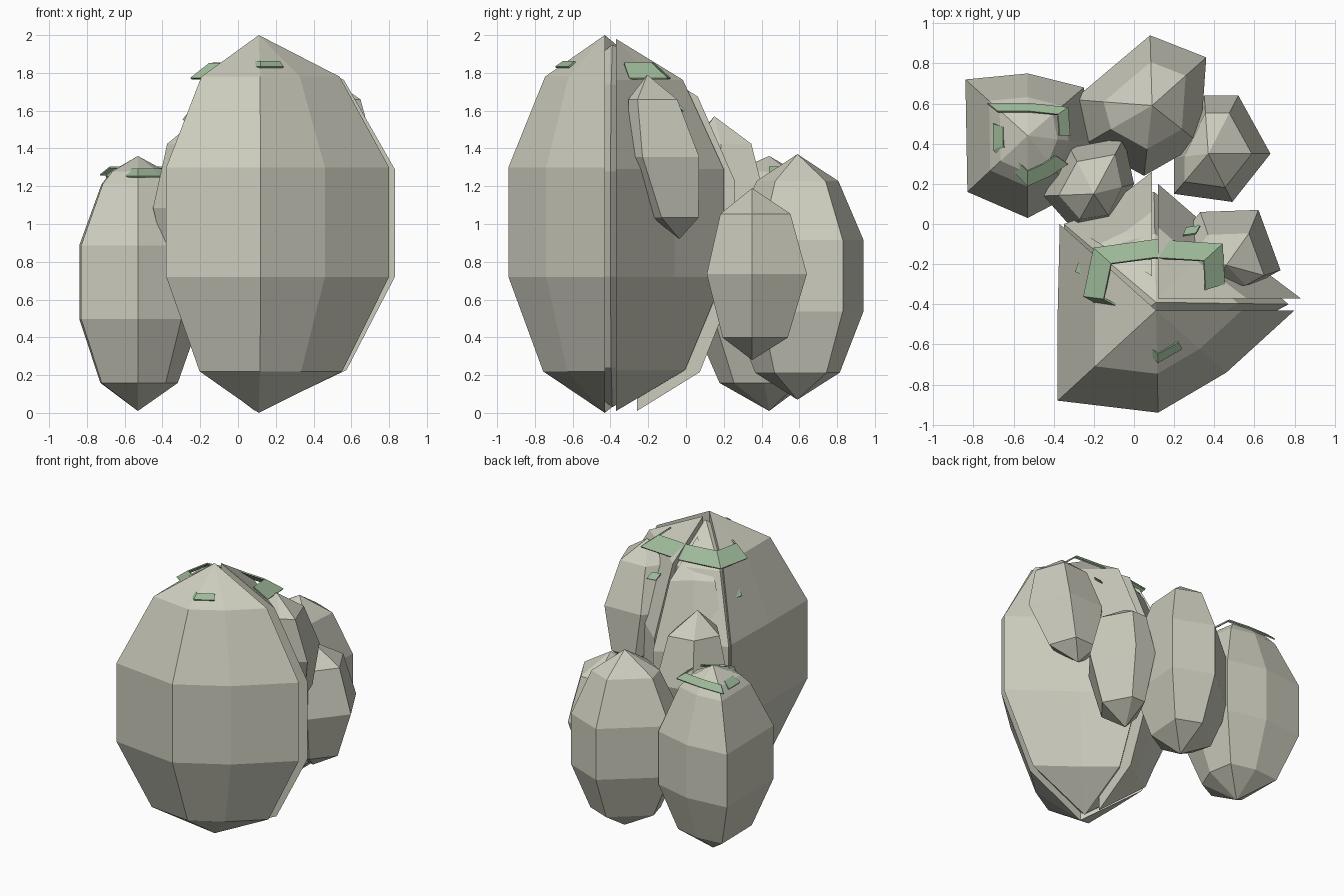
import bpy, bmesh
from mathutils import Vector

cube = bpy.data.objects.get("Cube")
if cube:
    bpy.data.objects.remove(cube, do_unlink=True)

# Boulder profiles: (fraction of the height, scale of the plan outline)
TALL = [(.89, .62), (.65, 1), (.36, 1), (.11, .64)]
SMALL = [(.85, .7), (.5, 1), (.13, .65)]
CAPPED = [(.94, .45)] + TALL


def flat_material(name, colour):
    material = bpy.data.materials.new(name)
    material.use_nodes = True
    material.diffuse_color = (*colour, 1)
    shader = material.node_tree.nodes["Principled BSDF"]
    shader.inputs["Base Color"].default_value = (*colour, 1)
    return material


stone = flat_material("pale grey stone", (.6, .6, .51))
moss = flat_material("soft green moss", (.34, .49, .32))


def finish(bm, name, material):
    bmesh.ops.recalc_face_normals(bm, faces=bm.faces)
    mesh = bpy.data.meshes.new(name)
    bm.to_mesh(mesh)
    bm.free()
    mesh.materials.append(material)
    obj = bpy.data.objects.new(name, mesh)
    bpy.context.collection.objects.link(obj)
    return obj


def rock(name, axis, bottom, top, profile, outline, closed=True, lean=0):
    """Faceted boulder: a plan outline scaled about an axis at each level.
    An open outline makes a split wedge with flat walls meeting at the axis.
    Lean tips the axis towards +y with height."""
    bm = bmesh.new()
    centre = Vector(axis)

    def vert(point, fraction):
        z = bottom + (top - bottom) * fraction
        return bm.verts.new((point.x, point.y + lean * (fraction - .5), z))

    tip, foot = vert(centre, 1), vert(centre, 0)
    rings = [[vert(centre.lerp(Vector(point), scale), fraction) for point in outline]
             for fraction, scale in profile]
    count = len(outline)
    for i in range(count if closed else count - 1):
        j = (i + 1) % count
        bm.faces.new((tip, rings[0][i], rings[0][j]))
        for upper, lower in zip(rings, rings[1:]):
            bm.faces.new((upper[i], lower[i], lower[j], upper[j]))
        bm.faces.new((foot, rings[-1][j], rings[-1][i]))
    if not closed:
        for i in (0, -1):
            bm.faces.new([tip] + [ring[i] for ring in rings] + [foot])
    finish(bm, name, stone)


def moss_strip(name, axis, height, rise, inset, path):
    """Ragged ribbon along a plan path, its inner edge drawn up towards the axis."""
    bm = bmesh.new()
    centre = Vector(axis)
    rows = []
    for point in path:
        outer = Vector(point)
        inner = outer.lerp(centre, inset)
        rows.append((bm.verts.new((*outer, height)), bm.verts.new((*inner, height + rise))))
    for first, second in zip(rows, rows[1:]):
        bm.faces.new((first[0], first[1], second[1], second[0]))
    bmesh.ops.triangulate(bm, faces=bm.faces[:])
    obj = finish(bm, name, moss)
    thickness = obj.modifiers.new("thickness", "SOLIDIFY")
    thickness.thickness = .01
    thickness.offset = 0


# Main boulder, split into three wedges by narrow cracks around a core
rock("main_boulder_front", (.11, -.43), 0, 2, TALL,
     [(.8, -.43), (.46, -.74), (.12, -.94), (-.38, -.88), (-.38, -.43), (-.37, 0)],
     closed=False)
rock("main_boulder_back_left", (.12, -.37), .01, 1.98, TALL,
     [(.83, -.37), (.42, -.06), (.12, .2)], closed=False)
rock("main_boulder_back_right", (.09, -.26), .01, 1.88, TALL,
     [(.09, .26), (-.12, .1), (-.33, 0)], closed=False)
rock("main_boulder_core", (.11, -.39), .03, 1.95, TALL,
     [(.77, -.4), (.4, -.6), (.1, -.8), (-.3, -.7), (-.35, 0), (.1, .16), (.4, -.08)])

# Smaller boulders clustered behind and beside it
rock("high_side_rock", (.46, -.12), .92, 1.79, SMALL,
     [(.33, .06), (.62, .07), (.73, -.23), (.6, -.3), (.3, -.3), (.2, -.1)], lean=-.17)
rock("low_side_rock", (.37, .35), .28, 1.19, SMALL,
     [(.68, .35), (.52, .64), (.35, .64), (.2, .33), (.2, .15), (.49, .11)])
rock("back_rock", (.09, .59), .07, 1.37, TALL,
     [(.08, .94), (.36, .83), (.33, .4), (.05, .24), (-.24, .4), (-.3, .62)])
rock("right_rock", (-.53, .44), .01, 1.36, CAPPED,
     [(-.84, .72), (-.53, .75), (-.25, .68), (-.2, .4), (-.3, .15), (-.53, .03), (-.83, .16)])
rock("middle_rock", (-.2, .15), .6, 1.57, SMALL,
     [(-.45, .14), (-.32, .38), (-.05, .43), (0, .2), (-.1, 0), (-.3, -.03)])

# Moss draped around the tops
main_top = (.11, -.4)
moss_strip("main_moss", main_top, 1.77, .08, .28,
           [(-.12, -.43), (-.25, -.36), (-.2, -.12), (.1, -.08), (.44, -.1), (.45, -.3)])
moss_strip("main_moss_front_tuft", main_top, 1.83, .03, .15,
           [(.04, -.61), (.12, -.69), (.24, -.62)])
moss_strip("main_moss_right_tuft", main_top, 1.55, .05, .1,
           [(-.27, -.18), (-.29, -.24)])
moss_strip("main_moss_back_tuft", main_top, 1.6, .04, .1,
           [(.26, -.02), (.33, -.01)])
right_top = (-.53, .44)
moss_strip("right_moss_back", right_top, 1.26, .04, .25,
           [(-.73, .6), (-.53, .6), (-.33, .58), (-.32, .44)])
moss_strip("right_moss_front", right_top, 1.25, .04, .3,
           [(-.7, .5), (-.7, .37), (-.53, .19), (-.42, .24), (-.33, .3)])
